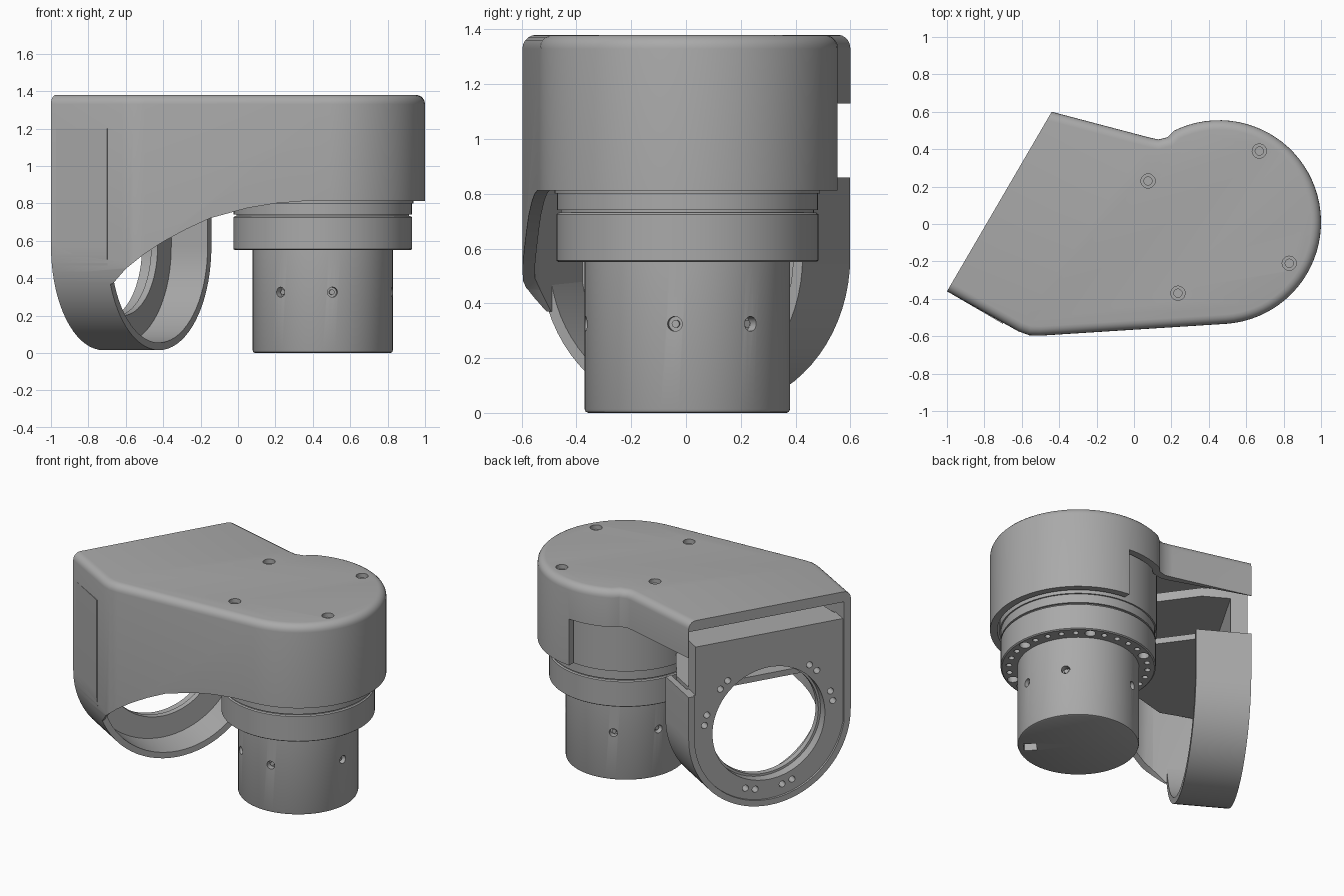
import bpy
import bmesh
from math import sin, cos, pi, radians
from mathutils import Matrix, Vector

if "Cube" in bpy.data.objects:
    bpy.data.objects.remove(bpy.data.objects["Cube"])

metal = bpy.data.materials.new("machined grey")
metal.use_nodes = True
GREY = (0.4, 0.4, 0.4, 1)
metal.diffuse_color = GREY
metal.node_tree.nodes["Principled BSDF"].inputs["Base Color"].default_value = GREY

# Frames: plan (x, y), elevation (x, z), and mount face (across, up, inward)
PLAN = Matrix()
ELEVATION = Matrix.Rotation(pi / 2, 4, "X")
across, inward = Vector((0.504, 0.864, 0)), Vector((0.864, -0.504, 0))
MOUNT = Matrix.Translation((-0.72, 0.12, 0)) @ Matrix((across, (0, 0, 1), inward)).transposed().to_4x4()
AXIS = Vector((0.453, 0.005, 0))


def finish(name, bm, frame=PLAN):
    bmesh.ops.recalc_face_normals(bm, faces=bm.faces)
    mesh = bpy.data.meshes.new(name)
    bm.to_mesh(mesh)
    bm.free()
    mesh.transform(frame)
    mesh.materials.append(metal)
    ob = bpy.data.objects.new(name, mesh)
    bpy.context.collection.objects.link(ob)
    return ob


def prism(name, points, low, high, frame=PLAN, round_top=0):
    """Extrude a flat outline; optionally round its top rim except the first edge."""
    bm = bmesh.new()
    base = [bm.verts.new((p[0], p[1], low)) for p in points]
    top = [bm.verts.new((p[0], p[1], high)) for p in points]
    bm.faces.new(base)
    bm.faces.new(top)
    rim = []
    for i in range(len(points)):
        j = (i + 1) % len(points)
        bm.faces.new((base[i], base[j], top[j], top[i]))
        if i:
            rim.append(bm.edges.get((top[i], top[j])))
    if round_top:
        bmesh.ops.recalc_face_normals(bm, faces=bm.faces)
        bmesh.ops.bevel(bm, geom=rim, offset=round_top, segments=5, profile=0.5, affect="EDGES")
    return finish(name, bm, frame)


def arc(cx, cy, r, start, end, steps):
    angles = [radians(start + (end - start) * i / steps) for i in range(steps + 1)]
    return [(cx + r * cos(a), cy + r * sin(a)) for a in angles]


def rect(x0, x1, y0, y1):
    return [(x0, y0), (x1, y0), (x1, y1), (x0, y1)]


def rod(r, depth, frame, bm):
    bmesh.ops.create_cone(bm, cap_ends=True, segments=20, radius1=r, radius2=r, depth=depth, matrix=frame)


def lathe(name, profile):
    bm = bmesh.new()
    verts = [bm.verts.new((r, 0, z)) for r, z in profile]
    edges = [bm.edges.new(pair) for pair in zip(verts, verts[1:])]
    bmesh.ops.spin(bm, geom=verts + edges, axis=(0, 0, 1), cent=(0, 0, 0), angle=2 * pi, steps=72)
    bmesh.ops.remove_doubles(bm, verts=bm.verts, dist=0.0005)
    return finish(name, bm, Matrix.Translation(AXIS))


def cut(ob, *cutters):
    for cutter in cutters:
        mod = ob.modifiers.new("cut", "BOOLEAN")
        mod.operation, mod.solver, mod.object = "DIFFERENCE", "EXACT", cutter
        bpy.context.view_layer.objects.active = ob
        bpy.ops.object.modifier_apply(modifier=mod.name)
        bpy.data.objects.remove(cutter)


def inset(points, d):
    """Offset a clockwise outline inward by d."""
    out = []
    for i, p in enumerate(points):
        a = (Vector(p) - Vector(points[i - 1])).normalized()
        b = (Vector(points[(i + 1) % len(points)]) - Vector(p)).normalized()
        na, nb = Vector((a.y, -a.x)), Vector((b.y, -b.x))
        out.append(Vector(p) + (na + nb) * d / (1 + na.dot(nb)))
    return out


# Housing: plan outline with a round motor end and a slanted open mount face
outline = [(-1, -0.36), (-0.44, 0.6), (0.08, 0.463), (0.13, 0.452), (0.18, 0.464)]
outline += arc(0.455, 0.01, 0.545, 116, -86, 44)
outline += [(-0.5, -0.597), (-0.56, -0.595), (-0.62, -0.573)]
housing = prism("housing", outline, 0, 1.38, round_top=0.05)

cavity = inset(outline, 0.045)
for i in (0, 1):
    cavity[i] -= inward.to_2d() * 0.2
skirt = [(-1.2, 0.36), (-0.67, 0.37), (-0.6, 0.45), (-0.5, 0.53), (-0.4, 0.595), (-0.28, 0.66),
         (-0.15, 0.72), (0.05, 0.775), (0.2, 0.8), (0.35, 0.812), (1.2, 0.812), (1.2, -0.3), (-1.2, -0.3)]
corner = arc(0, 0.57, 0.555, 180, 235, 14) + [(-0.32, -0.2), (-0.8, -0.2), (-0.8, 0.57)]
cut(housing,
    prism("cavity_cutter", cavity, -0.2, 1.31),
    prism("skirt_cutter", skirt, -1, 1, ELEVATION),
    prism("corner_cutter", corner, -0.3, 0.62, MOUNT),
    prism("notch_cutter", rect(-0.9, 0.5, 0.34, 0.9), -0.2, 1.13))

# Countersunk screw holes in the lid
for radius, depth in ((0.038, 0.06), (0.022, 0.11)):
    bm = bmesh.new()
    for x, y in ((0.67, 0.39), (0.075, 0.23), (0.235, -0.37), (0.83, -0.21)):
        rod(radius, depth, Matrix.Translation((x, y, 1.38)), bm)
    cut(housing, finish("lid_hole_cutter", bm))

# Mount tube: U-shaped wall hanging below the housing
wall = [(-0.555, 1.2)] + arc(0, 0.57, 0.555, 180, 360, 36) + [(0.555, 0.86), (0.515, 0.86)]
wall += arc(0, 0.57, 0.515, 360, 180, 36) + [(-0.515, 1.2)]
mount_tube = prism("mount_tube", wall, 0, 0.345, MOUNT)

# Mount plate with a large bore and three groups of four bolt holes
plate = [(-0.52, 1.19)] + arc(0, 0.57, 0.52, 180, 360, 36) + [(0.52, 0.86), (0.5, 0.86), (0.5, 1.19)]
mount_plate = prism("mount_plate", plate, 0.015, 0.12, MOUNT)
bm = bmesh.new()
for group in (-90, 30, 150):
    for step in (-21, -12, 12, 21):
        a = radians(group + step)
        rod(0.021, 0.12, Matrix.Translation((0.445 * cos(a), 0.57 + 0.445 * sin(a), 0.04)), bm)
cut(mount_plate,
    prism("bore_cutter", arc(0, 0.57, 0.385, 0, 355, 71), -0.1, 0.3, MOUNT),
    finish("bolt_cutter", bm, MOUNT))
bore_lip = prism("bore_lip", arc(0, 0.57, 0.4, 0, 355, 71), 0.08, 0.12, MOUNT)
cut(bore_lip, prism("lip_cutter", arc(0, 0.57, 0.37, 0, 355, 71), 0, 0.3, MOUNT))

# Shelves tying the plate to the motor
bracket = [(-0.5, 0.1), (0.5, 0.1), (0.5, 0.3), (0.3, 0.75), (-0.1, 0.75), (-0.45, 0.4)]
shelf_points = [(-0.72 + across.x * t + inward.x * s, 0.12 + across.y * t + inward.y * s) for t, s in bracket]
upper_shelf = prism("upper_shelf", shelf_points, 1.13, 1.19)
lower_shelf = prism("lower_shelf", shelf_points, 0.83, 0.87)

# Motor: lower can, flange, collar and hidden upper body
motor_can = lathe("motor_can", [(0, 0), (0.362, 0), (0.371, 0.004), (0.375, 0.014), (0.375, 0.56), (0, 0.56)])
flange = lathe("flange", [(0, 0.55), (0.47, 0.55), (0.478, 0.556), (0.478, 0.725), (0.47, 0.731), (0, 0.731)])
lathe("collar", [(0, 0.725), (0.462, 0.725), (0.462, 0.74), (0.476, 0.74), (0.476, 0.805), (0.47, 0.81), (0, 0.81)])
lathe("motor_upper", [(0, 0.8), (0.485, 0.8), (0.485, 1.22), (0, 1.22)])

# Radial screw sockets, in three pairs, and the cable pocket underneath
bm, heads = bmesh.new(), bmesh.new()
for angle in (-7, 38, 113, 158, 233, 278):
    turn = Matrix.Translation(AXIS) @ Matrix.Rotation(radians(angle), 4, "Z")
    rod(0.027, 0.08, turn @ Matrix.Translation((0.375, 0, 0.325)) @ Matrix.Rotation(pi / 2, 4, "Y"), bm)
    rod(0.014, 0.03, turn @ Matrix.Translation((0.34, 0, 0.325)) @ Matrix.Rotation(pi / 2, 4, "Y"), heads)
pocket = Matrix.Translation(AXIS + Vector((0.21, -0.21, 0))) @ Matrix.Rotation(pi / 4, 4, "Z")
cut(motor_can, finish("socket_cutter", bm),
    prism("pocket_cutter", rect(-0.04, 0.04, -0.04, 0.04), -0.1, 0.08, pocket))
finish("socket_screws", heads)

# Ring of holes under the flange
bm = bmesh.new()
for i in range(30):
    a = 2 * pi * i / 30
    rod(0.034 if i % 5 == 0 else 0.018, 0.12,
        Matrix.Translation(AXIS + Vector((0.428 * cos(a), 0.428 * sin(a), 0.55))), bm)
cut(flange, finish("flange_hole_cutter", bm))

# Smooth round surfaces, keep edges sharp
bpy.ops.object.select_all(action="DESELECT")
for ob in bpy.context.collection.objects:
    if ob.type == "MESH":
        ob.select_set(True)
        bpy.context.view_layer.objects.active = ob
bpy.ops.object.shade_smooth_by_angle(angle=radians(30))
